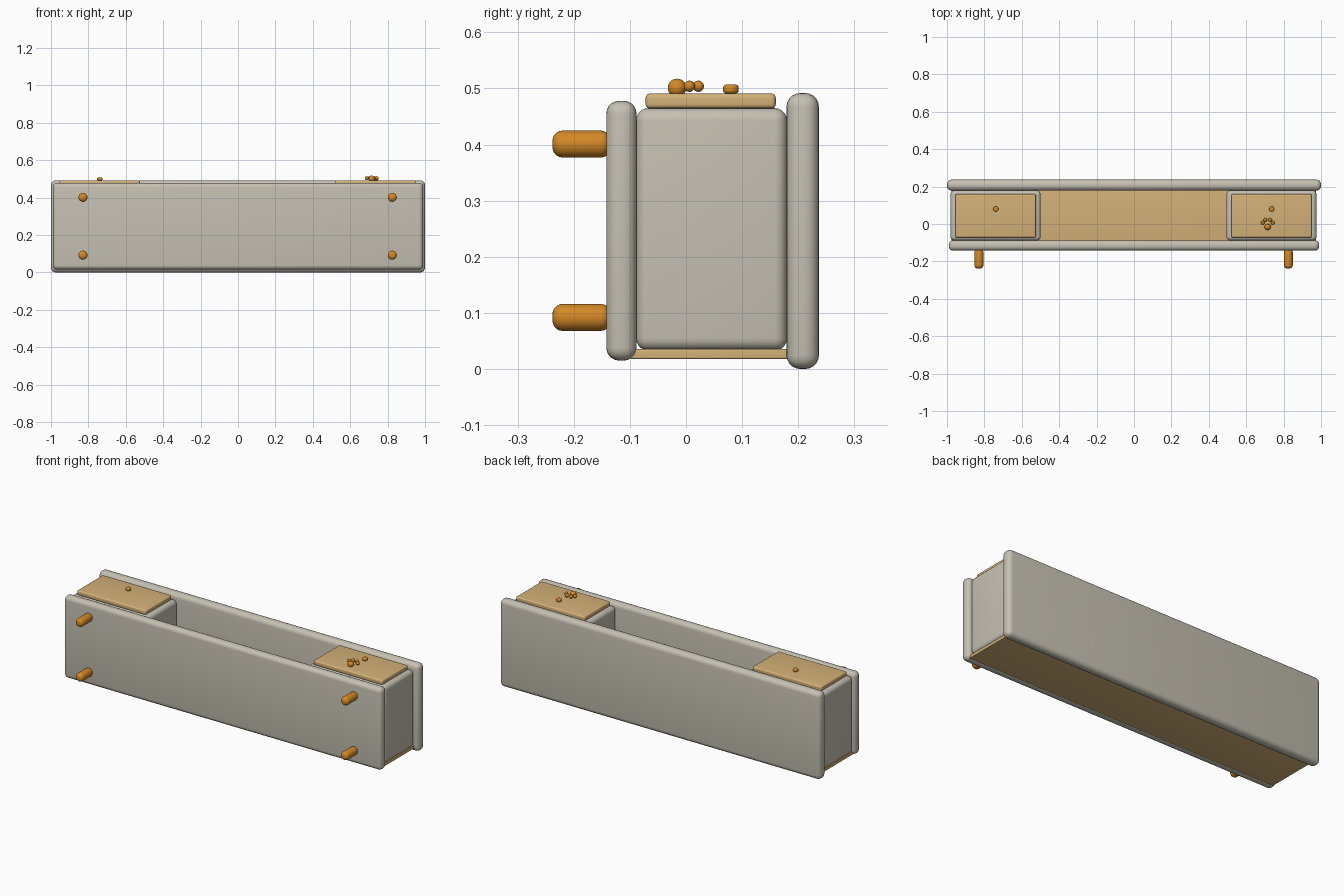
import bpy, math

if "Cube" in bpy.data.objects:
    bpy.data.objects.remove(bpy.data.objects["Cube"])


def material(name, rgb):
    m = bpy.data.materials.new(name)
    m.diffuse_color = (*rgb, 1)
    m.use_nodes = True
    m.node_tree.nodes["Principled BSDF"].inputs["Base Color"].default_value = m.diffuse_color
    return m


GREY = material("warm grey", (0.56, 0.53, 0.45))
TAN = material("light wood", (0.66, 0.44, 0.19))
ORANGE = material("orange", (0.66, 0.25, 0.02))


def finish(ob, name, mat, bevel=0, segments=5):
    ob.name = name
    ob.data.materials.append(mat)
    bpy.ops.object.transform_apply(location=False, rotation=True, scale=True)
    if bevel:
        b = ob.modifiers.new("round edges", 'BEVEL')
        b.width, b.segments = bevel, segments
        b.limit_method = 'ANGLE'
        b.angle_limit = math.radians(40)
        bpy.ops.object.modifier_apply(modifier=b.name)
    bpy.ops.object.shade_smooth_by_angle(angle=math.radians(35))
    return ob


def box(name, x, y, z, mat, bevel):
    bpy.ops.mesh.primitive_cube_add(
        size=1, location=[(a + b) / 2 for a, b in (x, y, z)])
    ob = bpy.context.object
    ob.scale = [b - a for a, b in (x, y, z)]
    return finish(ob, name, mat, bevel)


def cylinder(name, loc, radius, depth, mat, bevel, rot=(0, 0, 0)):
    bpy.ops.mesh.primitive_cylinder_add(
        vertices=32, radius=radius, depth=depth, location=loc, rotation=rot)
    return finish(bpy.context.object, name, mat, bevel)


def ball(name, loc, radius, mat):
    bpy.ops.mesh.primitive_uv_sphere_add(
        segments=24, ring_count=14, radius=radius, location=loc)
    return finish(bpy.context.object, name, mat)


# Long rounded panels and the floor between them
box("back_panel", (-1, 1), (0.179, 0.237), (0, 0.492), GREY, 0.025)
box("front_panel", (-0.99, 0.99), (-0.142, -0.088), (0.015, 0.478), GREY, 0.023)
box("floor_board", (-0.975, 0.972), (-0.1, 0.19), (0.018, 0.036), TAN, 0.003)

# End boxes with lids and knobs
for side, cx in (("left", -0.74), ("right", 0.735)):
    box(side + "_box", (cx - 0.241, cx + 0.241), (-0.089, 0.18),
        (0.033, 0.465), GREY, 0.022)
    box(side + "_lid", (cx - 0.215, cx + 0.215), (-0.072, 0.16),
        (0.464, 0.491), TAN, 0.008)
    cylinder(side + "_knob", (cx + 0.001, 0.08, 0.499), 0.014, 0.016, ORANGE, 0.006)

# Pegs on the front panel
for side, x in (("left", -0.829), ("right", 0.825)):
    for level, z in (("lower", 0.092), ("upper", 0.401)):
        cylinder(f"{side}_{level}_peg", (x, -0.186, z), 0.024, 0.104,
                 ORANGE, 0.018, (math.pi / 2, 0, 0))

# Paw ornament on the right lid
ball("paw_pad", (0.715, -0.016, 0.501), 0.0165, ORANGE)
for i, (dx, y) in enumerate(((-0.027, 0.006), (-0.013, 0.022),
                             (0.013, 0.022), (0.027, 0.006))):
    ball(f"paw_toe_{i + 1}", (0.715 + dx, y, 0.504), 0.01, ORANGE)
